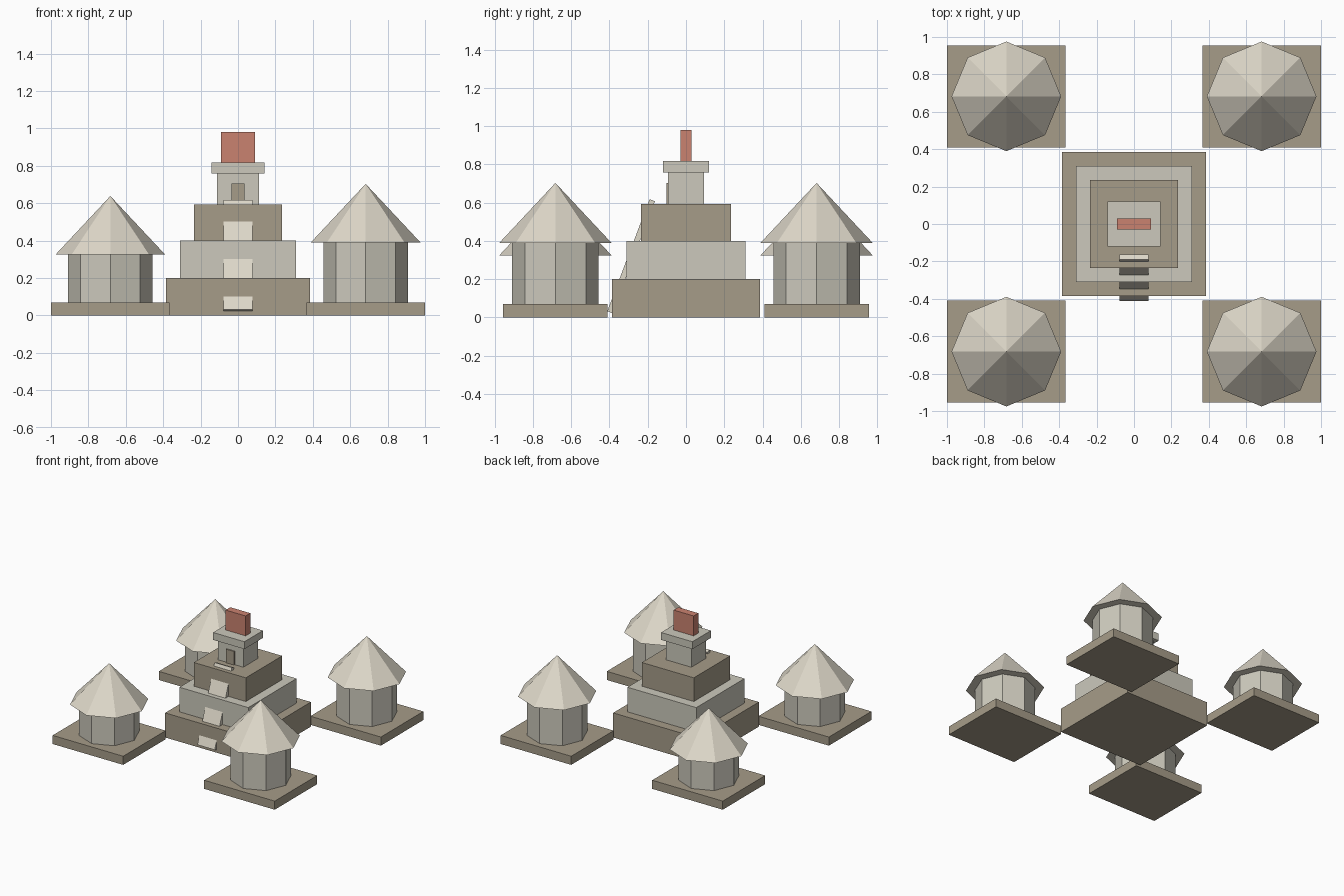
import bpy
import math

cube = bpy.data.objects.get("Cube")
if cube:
    bpy.data.objects.remove(cube, do_unlink=True)


def make_material(name, rgb):
    """Flat colour given as 0-255 sRGB, stored as linear."""
    lin = []
    for c in rgb:
        c /= 255
        lin.append(c / 12.92 if c < 0.04 else ((c + 0.055) / 1.055) ** 2.4)
    mat = bpy.data.materials.new(name)
    mat.use_nodes = True
    colour = (*lin, 1)
    mat.diffuse_color = colour
    bsdf = next(n for n in mat.node_tree.nodes if n.type == 'BSDF_PRINCIPLED')
    bsdf.inputs["Base Color"].default_value = colour
    bsdf.inputs["Roughness"].default_value = 0.9
    return mat


TAN = make_material("tan stone", (166, 156, 137))
PALE = make_material("pale stone", (204, 201, 188))
CREAM = make_material("cream thatch", (222, 216, 201))
RED = make_material("red clay", (202, 130, 112))


def finish(name, mat):
    obj = bpy.context.object
    obj.name = name
    obj.data.materials.append(mat)
    return obj


def block(name, mat, x, y, z0, z1, half_x, half_y):
    """Box standing from z0 to z1."""
    bpy.ops.mesh.primitive_cube_add(size=2, location=(x, y, (z0 + z1) / 2))
    obj = finish(name, mat)
    obj.scale = (half_x, half_y, (z1 - z0) / 2)
    return obj


def octagon(name, mat, x, y, z0, z1, r_bottom, r_top):
    """Eight-sided prism or cone with corners on the axes."""
    bpy.ops.mesh.primitive_cone_add(vertices=8, radius1=r_bottom, radius2=r_top,
                                    depth=z1 - z0, location=(x, y, (z0 + z1) / 2))
    return finish(name, mat)


# Stepped pyramid
block("lower_tier", TAN, 0, 0, 0, 0.2, 0.386, 0.386)
block("middle_tier", PALE, 0, 0, 0.2, 0.4, 0.31, 0.31)
block("upper_tier", TAN, 0, 0, 0.4, 0.593, 0.234, 0.234)

# Shrine with its door, cap and crest
block("shrine", PALE, 0, 0, 0.593, 0.758, 0.113, 0.093)
block("shrine_door", TAN, 0, -0.097, 0.593, 0.704, 0.036, 0.005)
block("shrine_cap", PALE, 0, 0, 0.758, 0.818, 0.141, 0.119)
block("crest", RED, 0, 0, 0.818, 0.98, 0.09, 0.03)

# Steep stair slab, partly sunk into the tiers
ramp = block("stair_slab", CREAM, 0, -0.287, 0.007, 0.633, 0.078, 0.015)
ramp.rotation_euler.x = -math.radians(20.7)

# Four round huts; the pair on the left side is taller
for side_x, side in ((1, "left"), (-1, "right")):
    eave = 0.39 if side_x > 0 else 0.325
    for side_y, end in ((-1, "front"), (1, "back")):
        x, y = 0.6825 * side_x, 0.6825 * side_y
        tag = f"{end}_{side}"
        block(f"hut_base_{tag}", TAN, x, y, 0, 0.07, 0.3175, 0.273)
        octagon(f"hut_wall_{tag}", PALE, x, y, 0.07, eave, 0.226, 0.226)
        octagon(f"hut_roof_{tag}", CREAM, x, y, eave, eave + 0.313, 0.293, 0)
